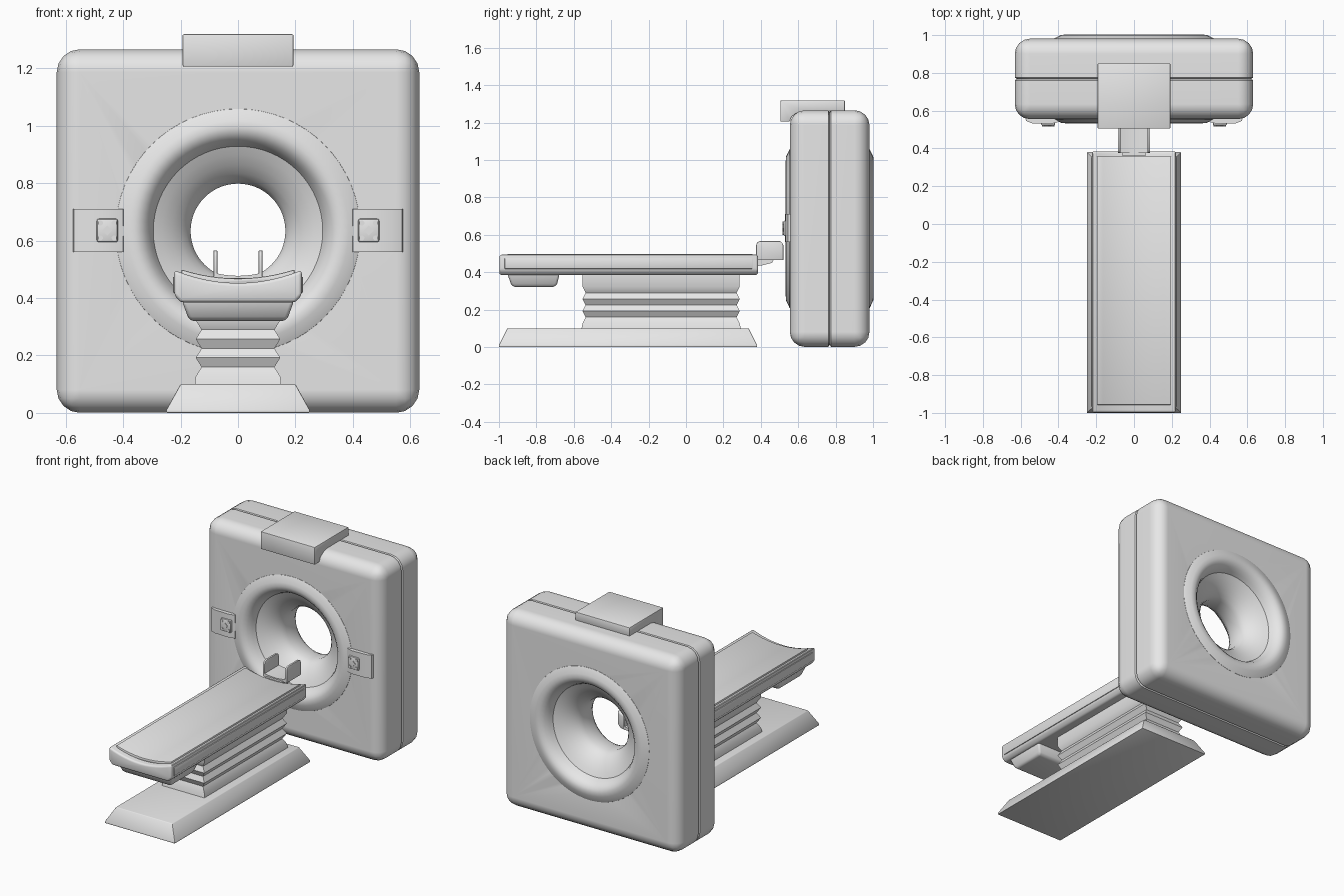
import bpy, bmesh, math
from mathutils import Matrix, Vector

if "Cube" in bpy.data.objects:
    bpy.data.objects.remove(bpy.data.objects["Cube"])

GREY = (0.8, 0.8, 0.8, 1)
mat = bpy.data.materials.new("light grey")
mat.use_nodes = True
mat.diffuse_color = GREY
mat.node_tree.nodes["Principled BSDF"].inputs["Base Color"].default_value = GREY


def soften(bm, width, segments=3, limit=40):
    """Round every edge sharper than the limit."""
    bmesh.ops.recalc_face_normals(bm, faces=bm.faces)
    bm.normal_update()
    sharp = [e for e in bm.edges if e.calc_face_angle(0) > math.radians(limit)]
    bmesh.ops.bevel(bm, geom=sharp, offset=width, segments=segments,
                    profile=0.5, affect='EDGES', clamp_overlap=True)


def finish(bm, name, bevel=0, segments=3):
    if bevel:
        soften(bm, bevel, segments)
    bmesh.ops.recalc_face_normals(bm, faces=bm.faces)
    me = bpy.data.meshes.new(name)
    bm.to_mesh(me)
    bm.free()
    me.shade_smooth()
    me.set_sharp_from_angle(angle=math.radians(32))
    me.materials.append(mat)
    ob = bpy.data.objects.new(name, me)
    bpy.context.collection.objects.link(ob)
    return ob


def loft(name, rings, bevel=0, segments=3):
    """Stack rectangles given as (z, half width, y start, y end)."""
    bm = bmesh.new()
    loops = [[bm.verts.new(c) for c in ((-w, a, z), (w, a, z), (w, b, z), (-w, b, z))]
             for z, w, a, b in rings]
    bm.faces.new(loops[0])
    bm.faces.new(loops[-1])
    for lo, hi in zip(loops, loops[1:]):
        for i in range(4):
            j = (i + 1) % 4
            bm.faces.new((lo[i], lo[j], hi[j], hi[i]))
    return finish(bm, name, bevel, segments)


def prism(name, points, axis, start, end, bevel=0, segments=3):
    """Extrude a closed outline along x, y or z."""
    place = {'x': lambda p, t: (t, p[0], p[1]),
             'y': lambda p, t: (p[0], t, p[1]),
             'z': lambda p, t: (p[0], p[1], t)}[axis]
    bm = bmesh.new()
    a = [bm.verts.new(place(p, start)) for p in points]
    b = [bm.verts.new(place(p, end)) for p in points]
    bm.faces.new(a)
    bm.faces.new(b)
    for i in range(len(a)):
        j = (i + 1) % len(a)
        bm.faces.new((a[i], a[j], b[j], b[i]))
    return finish(bm, name, bevel, segments)


def box(name, x, y, z, bevel=0, segments=3):
    outline = [(x[0], y[0]), (x[1], y[0]), (x[1], y[1]), (x[0], y[1])]
    return prism(name, outline, 'z', z[0], z[1], bevel, segments)


def disc(name, centre, radius, depth, sides=16):
    """Cylinder lying along y."""
    bm = bmesh.new()
    bmesh.ops.create_cone(bm, cap_ends=True, segments=sides, radius1=radius,
                          radius2=radius, depth=depth,
                          matrix=Matrix.Translation(centre) @ Matrix.Rotation(math.pi / 2, 4, 'X'))
    return finish(bm, name)


# Scanner housing: rounded block with a seam groove around the middle
MID_Y, BORE_Z, SEAM = 0.768, 0.633, 0.768
bm = bmesh.new()
bmesh.ops.create_cube(bm, size=1, matrix=Matrix.Translation((0, MID_Y, BORE_Z))
                      @ Matrix.Diagonal((1.262, 0.426, 1.265, 1)))
soften(bm, 0.08, 4)
for offset in (-0.007, 0, 0.007):
    bmesh.ops.bisect_plane(bm, geom=bm.verts[:] + bm.edges[:] + bm.faces[:],
                           plane_co=(0, SEAM + offset, 0), plane_no=(0, 1, 0))
for v in bm.verts:
    if abs(v.co.y - SEAM) < 0.002:
        v.co.x *= 0.982
        v.co.z = BORE_Z + (v.co.z - BORE_Z) * 0.982
housing = finish(bm, "scanner_housing")

# Opening through the housing
cutter = disc("bore_cutter", (0, MID_Y, BORE_Z), 0.36, 1, 64)
cutter.hide_render = True
cut = housing.modifiers.new("opening", 'BOOLEAN')
cut.operation = 'DIFFERENCE'
cut.object = cutter
cut.solver = 'EXACT'
weighted = housing.modifiers.new("flat normals", 'WEIGHTED_NORMAL')
weighted.keep_sharp = True
bpy.context.view_layer.objects.active = housing
housing.select_set(True)
for m in ("opening", "flat normals"):
    bpy.ops.object.modifier_apply(modifier=m)
bpy.data.objects.remove(cutter)

# Flared bore lining, the same on front and back
front = [(0.43, 0.565), (0.425, 0.554), (0.385, 0.535), (0.36, 0.533), (0.34, 0.538),
         (0.32, 0.555), (0.305, 0.58), (0.295, 0.605), (0.265, 0.62), (0.23, 0.642),
         (0.2, 0.668), (0.178, 0.695), (0.165, 0.725)]
profile = front + [(r, 2 * MID_Y - y) for r, y in reversed(front)]
STEPS = 64
bm = bmesh.new()
rings = []
for k in range(STEPS):
    t = 2 * math.pi * k / STEPS
    rings.append([bm.verts.new((r * math.cos(t), y, BORE_Z + r * math.sin(t)))
                  for r, y in profile])
for k in range(STEPS):
    a, b = rings[k], rings[(k + 1) % STEPS]
    for i in range(len(profile)):
        j = (i + 1) % len(profile)
        bm.faces.new((a[i], a[j], b[j], b[i]))
finish(bm, "bore_lining")

# Hooked cover on top of the housing
prism("top_cover", [(0.505, 1.318), (0.85, 1.318), (0.85, 1.26), (0.63, 1.26), (0.59, 1.25),
                    (0.565, 1.23), (0.555, 1.205), (0.505, 1.205)],
      'x', -0.193, 0.193, 0.005, 2)

# Control panels with buttons on both sides of the bore
for s, side in ((1, "left"), (-1, "right")):
    prism(side + "_control_panel",
          [(s * x, y) for x, y in ((0.575, 0.56), (0.57, 0.545), (0.54, 0.533), (0.44, 0.53),
                                   (0.4, 0.54), (0.395, 0.56))],
          'z', 0.56, 0.71)
    cx = s * 0.455
    box(side + "_keypad", (cx - 0.037, cx + 0.037), (0.521, 0.545), (0.594, 0.676), 0.008, 2)
    for dx in (-1, 1):
        for dz in (-1, 1):
            disc(side + "_button", (cx + dx * 0.024, 0.521, 0.635 + dz * 0.026), 0.009, 0.008)
    disc(side + "_centre_button", (cx, 0.521, 0.635), 0.018, 0.008, 4)

# Table foot
loft("table_foot", [(0, 0.25, -1, 0.38), (0.01, 0.25, -1, 0.38), (0.1, 0.2, -0.955, 0.335)],
     0.004, 2)

# Bellows: alternating wide and narrow rectangles
rings = [(0.09, 0.152, -0.56, 0.295)]
for i in range(7):
    d = 0 if i % 2 == 0 else 0.02
    rings.append((0.127 + i * 0.0325, 0.147 - d, -0.553 + d * 0.8, 0.287 - d * 0.8))
rings.append((0.39, 0.147, -0.553, 0.287))
loft("bellows", rings)

# Drive box under the table end
loft("drive_box", [(0.32, 0.165, -0.92, -0.705), (0.335, 0.175, -0.935, -0.69),
                   (0.39, 0.195, -0.955, -0.675)], 0.012)


def dish(half, edge, middle, count=13):
    """Concave curve across the table, from left to right."""
    xs = [half * (1 - 2 * i / (count - 1)) for i in range(count)]
    return [(x, middle + (edge - middle) * (x / half) ** 2) for x in xs]


# Table top with dished surface
prism("table_top", [(-0.222, 0.41), (-0.2, 0.385), (0.2, 0.385), (0.222, 0.41)]
      + dish(0.222, 0.497, 0.452), 'y', -0.998, 0.385, 0.012)

# Thin dished mattress
prism("mattress", [(x, z) for x, z in reversed(dish(0.197, 0.47, 0.44))]
      + dish(0.197, 0.499, 0.468), 'y', -0.957, 0.358, 0.005, 2)

# Raised trim strips along the table sides
for s, side in ((1, "left"), (-1, "right")):
    box(side + "_side_trim", sorted((s * 0.215, s * 0.2265)), (-0.97, 0.356), (0.418, 0.474),
        0.004, 2)

# Head rest: cradle floor, two cheek plates and a support bracket
floor = dish(0.08, 0.487, 0.477, 7)
prism("head_rest_floor", [(-0.08, 0.464), (0.08, 0.464)] + floor, 'y', 0.375, 0.52)
cheek = [(0.375, 0.464), (0.52, 0.464), (0.52, 0.545), (0.514, 0.559), (0.5, 0.566),
         (0.395, 0.566), (0.381, 0.559), (0.375, 0.545)]
for s, side in ((1, "left"), (-1, "right")):
    prism(side + "_head_rest_cheek", cheek, 'x', s * 0.072, s * 0.085, 0.003, 2)
prism("head_rest_bracket", [(0.36, 0.43), (0.4, 0.435), (0.46, 0.45), (0.47, 0.47), (0.36, 0.47)],
      'x', -0.06, 0.06)
